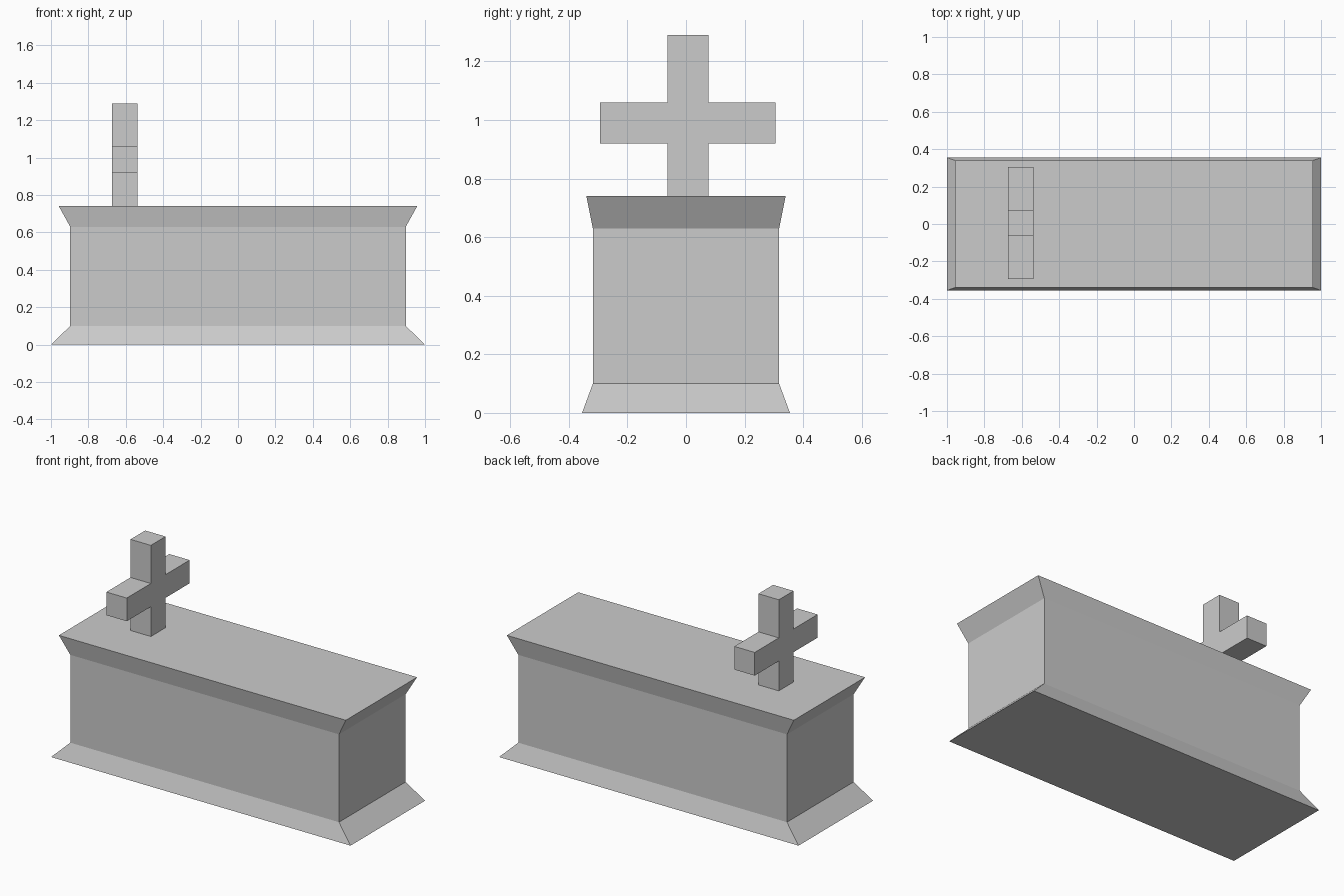
import bpy
import bmesh

cube = bpy.data.objects.get("Cube")
if cube:
    bpy.data.objects.remove(cube, do_unlink=True)

stone = bpy.data.materials.new("grey stone")
stone.use_nodes = True
colour = (0.6, 0.6, 0.6, 1)
stone.diffuse_color = colour
stone.node_tree.nodes["Principled BSDF"].inputs["Base Color"].default_value = colour


def finish(name, bm):
    bmesh.ops.recalc_face_normals(bm, faces=bm.faces)
    mesh = bpy.data.meshes.new(name)
    bm.to_mesh(mesh)
    bm.free()
    mesh.materials.append(stone)
    obj = bpy.data.objects.new(name, mesh)
    bpy.context.collection.objects.link(obj)
    return obj


# Tomb: rectangular sections (half length, half width, height) joined upwards
sections = [(1, 0.355, 0), (0.897, 0.318, 0.1), (0.897, 0.318, 0.63), (0.958, 0.34, 0.74)]
bm = bmesh.new()
rings = [[bm.verts.new((sx * hx, sy * hy, z))
          for sx, sy in ((-1, -1), (1, -1), (1, 1), (-1, 1))]
         for hx, hy, z in sections]
for low, high in zip(rings, rings[1:]):
    for i in range(4):
        j = (i + 1) % 4
        bm.faces.new((low[i], low[j], high[j], high[i]))
bm.faces.new(rings[0][::-1])
bm.faces.new(rings[-1])
finish("tomb_body", bm)

# Cross: outline in the y-z plane, mirrored about its centre line and extruded in x
half = [(0.07, 0.74), (0.07, 0.92), (0.3, 0.92), (0.3, 1.06), (0.07, 1.06), (0.07, 1.29)]
outline = half + [(-y, z) for y, z in reversed(half)]
bm = bmesh.new()
face = bm.faces.new([bm.verts.new((-0.673, y + 0.006, z)) for y, z in outline])
extruded = bmesh.ops.extrude_face_region(bm, geom=[face])
verts = [v for v in extruded["geom"] if isinstance(v, bmesh.types.BMVert)]
bmesh.ops.translate(bm, verts=verts, vec=(0.136, 0, 0))
finish("cross", bm)
